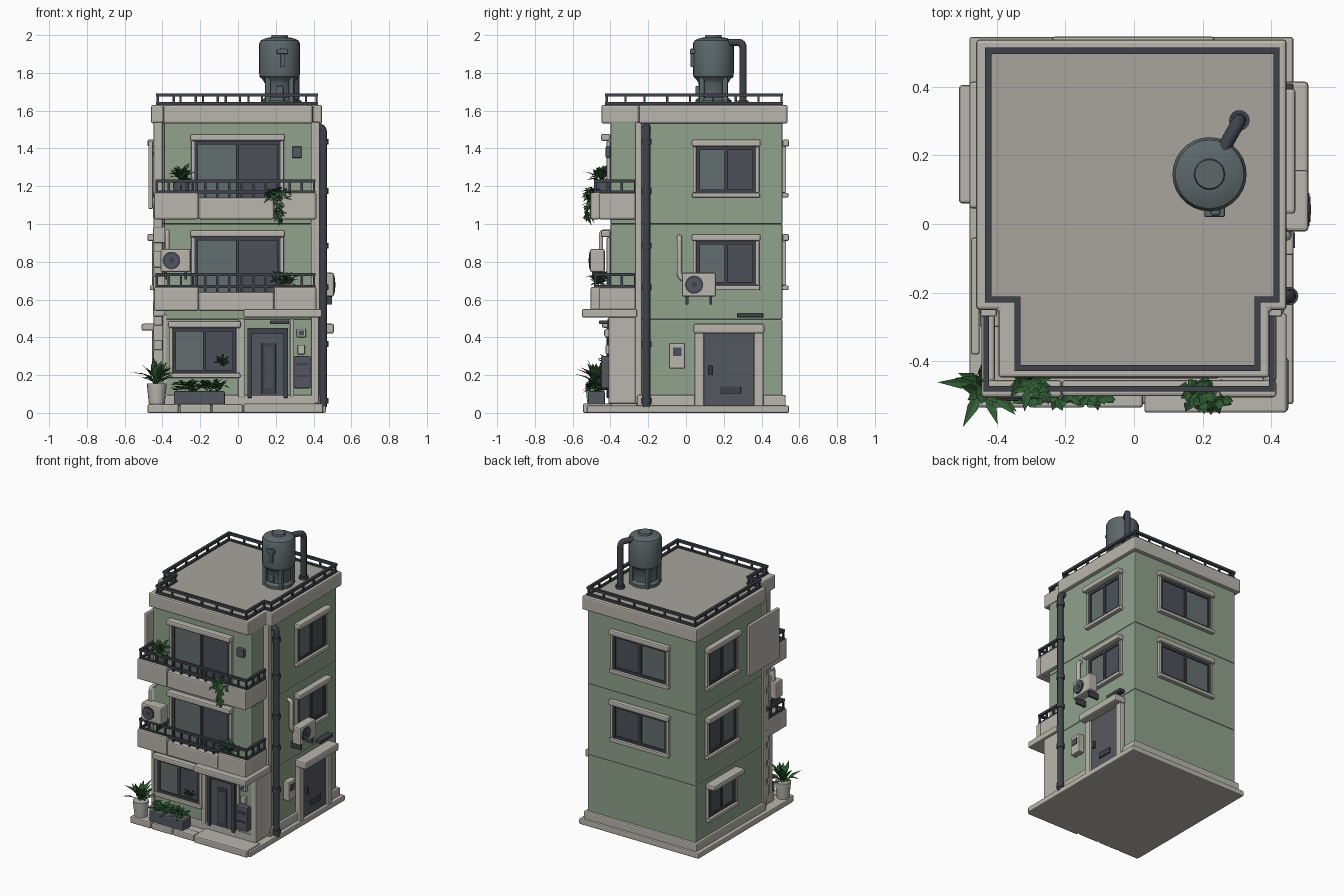
import bpy, bmesh, math, random
from mathutils import Vector, Matrix

if "Cube" in bpy.data.objects:
    bpy.data.objects.remove(bpy.data.objects["Cube"])
random.seed(4)

def srgb(name, r, g, b):
    m = bpy.data.materials.new(name)
    m.diffuse_color = [((c / 255 + .055) / 1.055) ** 2.4 for c in (r, g, b)] + [1]
    m.use_nodes = True
    m.node_tree.nodes["Principled BSDF"].inputs["Base Color"].default_value = m.diffuse_color
    return m
STONE = srgb("pale stone", 186, 182, 173)
GREEN = srgb("sage wall", 144, 163, 140)
ROOF = srgb("roof grey", 168, 165, 158)
METAL = srgb("dark metal", 62, 66, 74)
GLASS = srgb("dark glass", 76, 81, 89)
GLINT = srgb("pale glass", 100, 110, 110)
DOOR = srgb("door grey", 84, 89, 96)
TANK = srgb("tank grey", 92, 104, 106)
LEAF = srgb("leaf green", 46, 92, 50)

def finish(name, bm, mat, bevel=0, smooth=False):
    bmesh.ops.recalc_face_normals(bm, faces=bm.faces)
    me = bpy.data.meshes.new(name)
    bm.to_mesh(me); bm.free()
    me.materials.append(mat)
    o = bpy.data.objects.new(name, me)
    bpy.context.collection.objects.link(o)
    if bevel:
        m = o.modifiers.new("bevel", 'BEVEL')
        m.width, m.segments = bevel, 2
    if smooth:
        bpy.ops.object.select_all(action='DESELECT')
        o.select_set(True)
        bpy.context.view_layer.objects.active = o
        bpy.ops.object.shade_smooth_by_angle(angle=math.radians(40))
    return o

def boxes(name, mat, *bs, bevel=0):
    bm = bmesh.new()
    for x0, x1, y0, y1, z0, z1 in bs:
        bmesh.ops.create_cube(bm, size=1, matrix=Matrix.Translation(((x0+x1)/2, (y0+y1)/2, (z0+z1)/2))
                              @ Matrix.Diagonal((x1-x0, y1-y0, z1-z0, 1)))
    return finish(name, bm, mat, bevel)

def prism(name, mat, pts, z0, z1, bevel=0):
    bm = bmesh.new()
    f = bm.faces.new([bm.verts.new((x, y, z0)) for x, y in pts])
    r = bmesh.ops.extrude_face_region(bm, geom=[f])
    bmesh.ops.translate(bm, vec=(0, 0, z1-z0), verts=[v for v in r["geom"] if isinstance(v, bmesh.types.BMVert)])
    return finish(name, bm, mat, bevel)

def lathe(name, mat, cx, cy, prof, n=28):
    bm = bmesh.new()
    vs = [bm.verts.new((cx + r, cy, z)) for r, z in prof]
    es = [bm.edges.new(p) for p in zip(vs, vs[1:])]
    bmesh.ops.spin(bm, geom=vs + es, cent=(cx, cy, 0), axis=(0, 0, 1), angle=2*math.pi, steps=n)
    bmesh.ops.remove_doubles(bm, verts=bm.verts, dist=1e-4)
    return finish(name, bm, mat, smooth=True)

def tube(name, mat, pts, r):
    # round the corners, then sweep a circle along the path
    P = [Vector(p) for p in pts]
    path = [P[0]]
    for a, b, c in zip(P, P[1:], P[2:]):
        s, e = b + (a-b).normalized()*r*1.6, b + (c-b).normalized()*r*1.6
        path += [s.lerp(b, t).lerp(b.lerp(e, t), t) for t in (0, .25, .5, .75, 1)]
    path.append(P[-1])
    cu = bpy.data.curves.new(name, 'CURVE')
    cu.dimensions, cu.bevel_depth, cu.bevel_resolution, cu.use_fill_caps = '3D', r, 3, True
    sp = cu.splines.new('POLY')
    sp.points.add(len(path) - 1)
    for q, p in zip(sp.points, path):
        q.co = (*p, 1)
    dg = bpy.data.objects.new(name, cu)
    bpy.context.collection.objects.link(dg)
    bpy.ops.object.select_all(action='DESELECT')
    dg.select_set(True)
    bpy.context.view_layer.objects.active = dg
    bpy.ops.object.convert(target='MESH')
    bpy.context.object.data.materials.clear()
    bpy.context.object.data.materials.append(mat)
    bpy.ops.object.shade_smooth_by_angle(angle=math.radians(50))

# wall coordinates: u along the wall, z up, d outward from the wall
XL, XR, YF, YB = -.435, .42, -.40, .51
def W(side, u0, u1, z0, z1, d0, d1):
    return {"front": (u0, u1, YF-d1, YF-d0, z0, z1), "back": (u0, u1, YB+d0, YB+d1, z0, z1),
            "right": (XR+d0, XR+d1, u0, u1, z0, z1), "left": (XL-d1, XL-d0, u0, u1, z0, z1)}[side]

def window(name, s, u0, u1, z0, z1, hood=.05, sill=True):
    m, t = (u0+u1)/2, .018
    boxes(name+"_glass_a", GLINT, W(s, u0, m, z0, z1, 0, .005))
    boxes(name+"_glass_b", GLASS, W(s, m, u1, z0, z1, 0, .005))
    boxes(name+"_frame", METAL, *[W(s, u-t/2, u+t/2, z0, z1, 0, .014) for u in (u0+t/2, m, u1-t/2)],
          W(s, u0, u1, z0, z0+t, 0, .013), W(s, u0, u1, z1-t, z1, 0, .013))
    boxes(name+"_surround", STONE, W(s, u0-.018, u0, z0, z1, 0, .02), W(s, u1, u1+.018, z0, z1, 0, .02), bevel=.004)
    boxes(name+"_hood", STONE, W(s, u0-.025, u1+.025, z1, z1+.037, 0, hood), bevel=.009)
    if sill:
        boxes(name+"_sill", STONE, W(s, u0-.022, u1+.022, z0-.025, z0, 0, .032), bevel=.006)

def railing(name, pts, z0, z1, gap, t=.016, low=None):
    bs = []
    for (ax, ay), (bx, by) in zip(pts, pts[1:]):
        x0, x1, y0, y1 = min(ax, bx)-t/2, max(ax, bx)+t/2, min(ay, by)-t/2, max(ay, by)+t/2
        bs += [(x0, x1, y0, y1, z-t, z) for z in ([z1] if low is None else [z1, low])]
        n = max(1, round(math.hypot(bx-ax, by-ay) / gap))
        for i in range(n + 1):
            x, y = ax + (bx-ax)*i/n, ay + (by-ay)*i/n
            bs.append((x-.006, x+.006, y-.006, y+.006, z0, z1-.004))
    boxes(name, METAL, *bs)

def plant(name, c, spread, n, length, width, up, droop):
    # folded diamond leaves scattered around a centre
    bm = bmesh.new()
    for i in range(n):
        a = random.uniform(0, 2*math.pi)
        d = Vector((math.cos(a), math.sin(a), random.uniform(*up))).normalized()
        p = Vector(c) + Vector([random.uniform(-s, s) for s in spread])
        L = length * random.uniform(.7, 1.1)
        side = d.cross(Vector((0, 0, 1))).normalized() * width
        mid = p + d*L*.5 + Vector((0, 0, -.15*width))
        tip = p + d*L - Vector((0, 0, droop*L))
        v = [bm.verts.new(q) for q in (p, mid+side+Vector((0, 0, .3*width)), tip, mid-side+Vector((0, 0, .3*width)), mid)]
        for k in ((0, 1, 4), (1, 2, 4), (2, 3, 4), (3, 0, 4)):
            bm.faces.new([v[j] for j in k])
    finish(name, bm, LEAF)

def step(x0, x1, yb, xa, xb, ys, yf):   # stepped floor outline
    return [(x0, yb), (x1, yb), (x1, ys), (xb, ys), (xb, yf), (xa, yf), (xa, ys), (x0, ys)]

# base, plinth, kerb stones
boxes("base_slab", STONE, (-.48, .465, -.525, .545, 0, .04), bevel=.008)
boxes("kerb", STONE, *[(-.478+i*.17, -.314+i*.17, -.535, -.47, 0, .047) for i in range(3)],
      (.03, .45, -.545, -.39, 0, .05), bevel=.008)
prism("plinth", STONE, step(XL-.018, XR+.018, YB+.018, -.41, .41, -.26, YF-.01), .03, .095, .008)
# three stacked storeys, seams between them
for i, (a, b) in enumerate(((.05, .495), (.495, 1.0), (1.0, 1.56))):
    prism("storey_%d" % (i+1), GREEN, step(XL, XR, YB, -.39, .39, -.24, YF), a, b, .006)
boxes("corner_strips", STONE, (.385, .432, -.27, -.235, .05, 1.54), (-.447, -.4, -.27, -.235, .05, 1.54), bevel=.005)
boxes("entry_pillars", STONE, (.388, .428, -.41, -.255, .05, .52), (-.40, -.375, -.41, -.37, .05, .52),
      (.0, .035, -.415, -.39, .08, .5), (.275, .295, -.412, -.39, .08, .5), bevel=.006)
# parapet and roof
prism("parapet", STONE, step(-.46, .445, .538, -.395, .395, -.25, -.448), 1.532, 1.63, .01)
rim = step(-.425, .415, .505, -.34, .36, -.22, -.42)
prism("roof_deck", ROOF, rim, 1.6, 1.635)
railing("roof_railing", rim + rim[:1], 1.62, 1.692, .12, .018, 1.645)

# balconies: floor, upstand walls and railings
for nm, z0, z1, zr in (("upper", 1.025, 1.155, 1.235), ("lower", .54, .655, .74)):
    boxes(nm+"_balcony_floor", STONE, (-.435, .405, -.49, -.265, z0+.005, z0+.05))
    boxes(nm+"_balcony_walls", STONE, (-.445, -.21, -.505, -.455, z0, z1+.012), (-.21, .19, -.502, -.455, z0, z1-.015),
          (.19, .415, -.505, -.455, z0, z1+.012), (-.445, -.405, -.46, -.265, z0, z1+.01),
          (.375, .415, -.46, -.265, z0, z1+.01), bevel=.009)
    railing(nm+"_balcony_railing", [(-.43, -.27), (-.43, -.48), (.402, -.48), (.402, -.27)], z1-.02, zr, .062, .016, z1+.022)
boxes("entry_canopy", STONE, (.03, .445, -.55, -.26, .505, .55), bevel=.008)

# windows on all four sides
window("front_top_window", "front", -.23, .225, 1.08, 1.44, .05, False)
window("front_mid_window", "front", -.23, .225, .60, .93, .05, False)
window("front_ground_window", "front", -.345, -.01, .21, .45, .045)
for s, a, b, h in (("right", .055, .37, .05), ("left", .07, .39, .045), ("back", -.215, .21, .036)):
    window(s+"_top_window", s, a, b, 1.165, 1.41, h)
    window(s+"_mid_window", s, a, b, .675, .91, h)
window("left_ground_window", "left", .085, .38, .225, .435, .075)

# front door
boxes("front_door_frame", METAL, W("front", .05, .075, .08, .45, 0, .02), W("front", .24, .265, .08, .45, 0, .02),
      W("front", .05, .265, .42, .45, 0, .02), bevel=.003)
boxes("front_door", DOOR, W("front", .075, .24, .07, .42, 0, .009))
boxes("front_door_panel", METAL, W("front", .125, .2, .1, .37, .005, .015), bevel=.003)
boxes("front_door_inset", GLASS, W("front", .14, .185, .13, .35, .01, .019))
boxes("front_door_lamp", METAL, W("front", .17, .27, .47, .49, 0, .06), bevel=.004)
# side door
boxes("side_door_frame", STONE, W("right", .045, .095, .03, .425, 0, .04), W("right", .36, .41, .03, .425, 0, .04), bevel=.008)
boxes("side_door_hood", STONE, W("right", .04, .415, .42, .472, 0, .088), bevel=.01)
boxes("side_door", DOOR, W("right", .095, .36, .035, .42, 0, .024))
boxes("side_door_fittings", METAL, W("right", .18, .29, .1, .14, .02, .034), W("right", .12, .14, .2, .25, .02, .045), bevel=.004)
boxes("side_lamp", METAL, W("right", .27, .41, .505, .53, 0, .045), bevel=.006)

# wall boxes: meters, mailbox, vent, side panel
boxes("meter_boxes", STONE, W("front", .31, .36, .4, .445, 0, .03), W("front", .315, .355, .31, .36, 0, .025),
      W("right", -.09, -.005, .235, .37, 0, .045), bevel=.006)
boxes("meter_faces", GLASS, W("right", -.07, -.025, .3, .345, .04, .049), W("front", .32, .35, .41, .435, .025, .033))
boxes("mailbox", DOOR, W("front", .295, .385, .13, .3, 0, .05), bevel=.008)
boxes("mailbox_slots", METAL, W("front", .31, .37, .25, .265, .045, .054), W("front", .31, .37, .19, .2, .045, .054))
boxes("wall_vent", DOOR, W("front", .285, .34, 1.35, 1.41, 0, .025), bevel=.005)
boxes("side_panel", STONE, (-.475, -.45, -.38, -.04, 1.08, 1.44), bevel=.006)
boxes("side_panel_brackets", METAL, *[(-.455, -.43, -.2, -.17, z, z+.02) for z in (1.14, 1.36)])
boxes("left_quoins", STONE, *[(-.449, -.38, -.30, -.24, z/100, z/100+.085) for z in range(12, 104, 13)], bevel=.006)

# air conditioners
def aircon(name, s, u0, u1, z0, z1, d0, d1):
    boxes(name+"_body", STONE, W(s, u0, u1, z0, z1, d0, d1), bevel=.01)
    u, z, r = u0*.64 + u1*.36, (z0+z1)/2, (z1-z0)*.38
    x0, x1, y0, y1, _, _ = W(s, u, u, z, z, d1, d1)
    rot = Matrix.Rotation(math.pi/2, 4, 'X' if s == "front" else 'Y')
    for part, mat, rr, t in (("fan_ring", METAL, r, .008), ("fan_disc", DOOR, r*.78, .012), ("fan_hub", METAL, r*.3, .016)):
        bm = bmesh.new()
        bmesh.ops.create_cone(bm, cap_ends=True, segments=20, radius1=rr, radius2=rr, depth=t,
                              matrix=Matrix.Translation((x0, y0, z)) @ rot)
        finish(name+"_"+part, bm, mat)
    boxes(name+"_brackets", METAL, *[W(s, u, u+.014, z0-.04, z0+.003, 0, d1-.01) for u in (u0+.02, u1-.034)])
aircon("front_aircon", "front", -.41, -.25, .745, .868, .03, .108)
aircon("side_aircon", "right", -.022, .158, .615, .742, .022, .088)
tube("front_aircon_pipe", STONE, [(-.375, -.45, .86), (-.375, -.45, .96), (-.375, -.39, .96)], .012)
tube("side_aircon_pipe", STONE, [(.445, .0, .70), (.445, -.035, .72), (.445, -.035, .93), (.41, -.035, .93)], .014)

# drainpipe with collars
tube("drainpipe", METAL, [(.40, -.21, 1.515), (.452, -.21, 1.515), (.452, -.21, .03)], .021)
for i, z in enumerate((.05, .35, .65, .87, 1.16, 1.42)):
    lathe("drainpipe_collar_%d" % i, METAL, .452, -.21, [(0, z), (.027, z), (.027, z+.03), (0, z+.03)], 14)

# roof water tank
lathe("water_tank", TANK, .22, .145, [(0, 1.63), (.095, 1.63), (.095, 1.655), (.078, 1.67), (.078, 1.745), (.09, 1.765),
      (.106, 1.78), (.108, 1.80), (.108, 1.955), (.1, 1.972), (.07, 1.985), (.045, 1.988), (.042, 2.0), (0, 2.0)])
boxes("tank_legs", TANK, *[(.22+a*.062-.014, .22+a*.062+.014, .145+b*.062-.014, .145+b*.062+.014, 1.63, 1.78)
      for a in (-1, 1) for b in (-1, 1)], bevel=.004)
boxes("tank_fittings", TANK, (.225, .25, .025, .06, 1.83, 1.93), (.205, .265, .02, .05, 1.90, 1.925), (.2, .24, .05, .08, 1.68, 1.73), bevel=.005)
tube("tank_pipe", METAL, [(.25, .2, 1.96), (.307, .302, 1.962), (.307, .302, 1.63)], .02)
lathe("tank_pipe_collar", METAL, .307, .302, [(0, 1.63), (.03, 1.63), (.03, 1.655), (0, 1.655)], 14)

# pots and plants
lathe("corner_pot", STONE, -.43, -.48, [(0, .03), (.04, .03), (.052, .14), (.052, .155), (0, .15)], 16)
plant("corner_plant", (-.43, -.475, .16), (.012, .012, .02), 34, .14, .016, (.2, 3), .15)
boxes("flower_box", DOOR, (-.34, -.07, -.52, -.43, .04, .115), bevel=.008)
plant("flower_box_bush", (-.205, -.475, .135), (.12, .03, .02), 150, .05, .015, (-.1, 1.2), .2)
lathe("upper_pot", DOOR, -.3, -.435, [(0, 1.07), (.035, 1.07), (.045, 1.22), (0, 1.215)], 14)
plant("upper_plant", (-.3, -.455, 1.24), (.015, .015, .025), 46, .085, .014, (0, 2.2), .15)
plant("hanging_plant_top", (.21, -.495, 1.155), (.045, .02, .025), 110, .045, .015, (-.6, .8), .3)
plant("hanging_plant_trail", (.215, -.515, 1.075), (.016, .008, .045), 40, .035, .012, (-1.2, 0), .3)
plant("lower_plant", (.245, -.46, .70), (.04, .015, .025), 70, .065, .013, (-.1, 1.8), .2)
plant("window_plant", (-.08, -.425, .265), (.015, .008, .02), 26, .05, .009, (.2, 2), .15)
